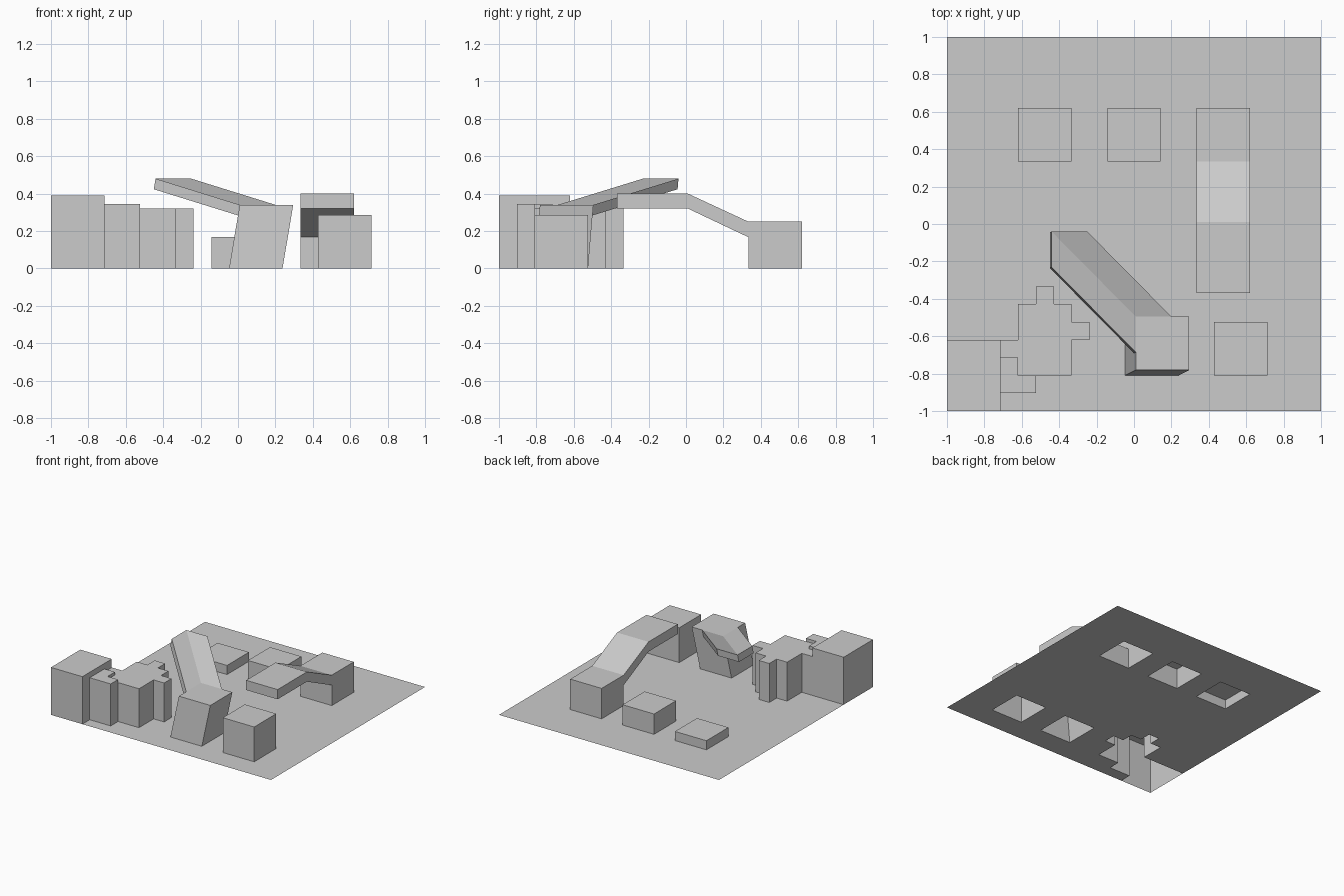
import bpy, bmesh
from mathutils import Vector

if "Cube" in bpy.data.objects:
    bpy.data.objects.remove(bpy.data.objects["Cube"])

N = 21                                  # ground grid cells per side


def c(i):
    return -1 + 2 * i / N


def make_object(name, quads):
    bm = bmesh.new()
    for q in quads:
        bm.faces.new([bm.verts.new(p) for p in q])
    bmesh.ops.remove_doubles(bm, verts=bm.verts[:], dist=1e-4)
    mesh = bpy.data.meshes.new(name)
    bm.to_mesh(mesh)
    bm.free()
    obj = bpy.data.objects.new(name, mesh)
    bpy.context.collection.objects.link(obj)
    return obj


# Ground sheet with hollow blocks pulled up: (x0, x1, y0, y1, height) in cells
blocks = [
    (0, 3, 0, 4, 0.39),                 # corner block
    (3, 5, 1, 3, 0.345),                # stepped block
    (4, 7, 2, 6, 0.32),                 # notched block and its bumps
    (7, 8, 4, 5, 0.32),
    (5, 6, 6, 7, 0.32),
    (3, 4, 3, 4, 0.32),
    (15, 18, 2, 5, 0.286),              # front right block
    (4, 7, 14, 17, 0.075),              # low back block
    (9, 12, 14, 17, 0.167),             # middle back block
]
openings = [(10, 13, 2, 5), (14, 17, 14, 17)]   # under tower and bridge
height = {(i, j): 0.0 for i in range(N) for j in range(N)}
for x0, x1, y0, y1, h in blocks:
    for i in range(x0, x1):
        for j in range(y0, y1):
            height[i, j] = h
holes = {(i, j) for x0, x1, y0, y1 in openings
         for i in range(x0, x1) for j in range(y0, y1)}

quads = []
for (i, j), h in height.items():
    corners = [(c(i), c(j)), (c(i + 1), c(j)), (c(i + 1), c(j + 1)), (c(i), c(j + 1))]
    if (i, j) not in holes:
        quads.append([(x, y, h) for x, y in corners])
    for k, (di, dj) in enumerate([(0, -1), (1, 0), (0, 1), (-1, 0)]):
        low = height.get((i + di, j + dj), 0.0)
        if h > low:
            a, b = corners[k], corners[(k + 1) % 4]
            quads.append([(*a, low), (*b, low), (*b, h), (*a, h)])
make_object("ground_with_blocks", quads)

# Bridge: side profile (y, z) swept across x, open underneath
profile = [(c(17), 0), (c(17), 0.25), (c(14), 0.25), (0.01, 0.40), (-0.37, 0.40),
           (-0.37, 0.32), (0.01, 0.32), (c(14), 0.167), (c(14), 0)]
xa, xb = c(14), c(17)
quads = [[(xb, *p), (xb, *q), (xa, *q), (xa, *p)] for p, q in zip(profile, profile[1:])]
for s in ([0, 1, 2, 7, 8], [2, 3, 6, 7], [3, 4, 5, 6]):
    quads.append([(xa, *profile[k]) for k in reversed(s)])
    quads.append([(xb, *profile[k]) for k in s])
for q in quads[-6:]:                    # face the side panels outward
    n = (Vector(q[1]) - Vector(q[0])).cross(Vector(q[2]) - Vector(q[1]))
    if n.x * q[0][0] * (1 if q[0][0] == xb else -1) < 0:
        q.reverse()
make_object("bridge", quads)

# Leaning tower with an arm pulled out of its back left corner
LEVEL = 5 / 6
ARM = Vector((-0.45, 0.455, 0.14))


def tower(u, v, t):
    return Vector((c(10 + u) + 0.057 * t, c(2 + v) + 0.0286 * t, 0.34 * t))


loop = [(0, 0), (1, 0), (2, 0), (3, 0), (3, 1), (3, 2),
        (3, 3), (2, 3), (1, 3), (0, 3), (0, 2), (0, 1)]
arm = loop[7:]
quads = [[tower(u, v, 1), tower(u + 1, v, 1), tower(u + 1, v + 1, 1), tower(u, v + 1, 1)]
         for u in range(3) for v in range(3)]
for k, a in enumerate(loop):
    b = loop[(k + 1) % 12]
    la, lb, ta, tb = tower(*a, LEVEL), tower(*b, LEVEL), tower(*a, 1), tower(*b, 1)
    quads.append([tower(*a, 0), tower(*b, 0), lb, la])
    if a in arm and b in arm:
        quads.append([la + ARM, lb + ARM, tb + ARM, ta + ARM])   # arm end
        quads.append([ta, ta + ARM, tb + ARM, tb])               # arm top
        quads.append([la, lb, lb + ARM, la + ARM])               # arm underside
    else:
        quads.append([la, lb, tb, ta])
for p, flip in ((arm[0], False), (arm[-1], True)):               # arm sides
    lo, hi = tower(*p, LEVEL), tower(*p, 1)
    q = [lo, lo + ARM, hi + ARM, hi]
    quads.append(q[::-1] if flip else q)
make_object("leaning_tower", quads)
